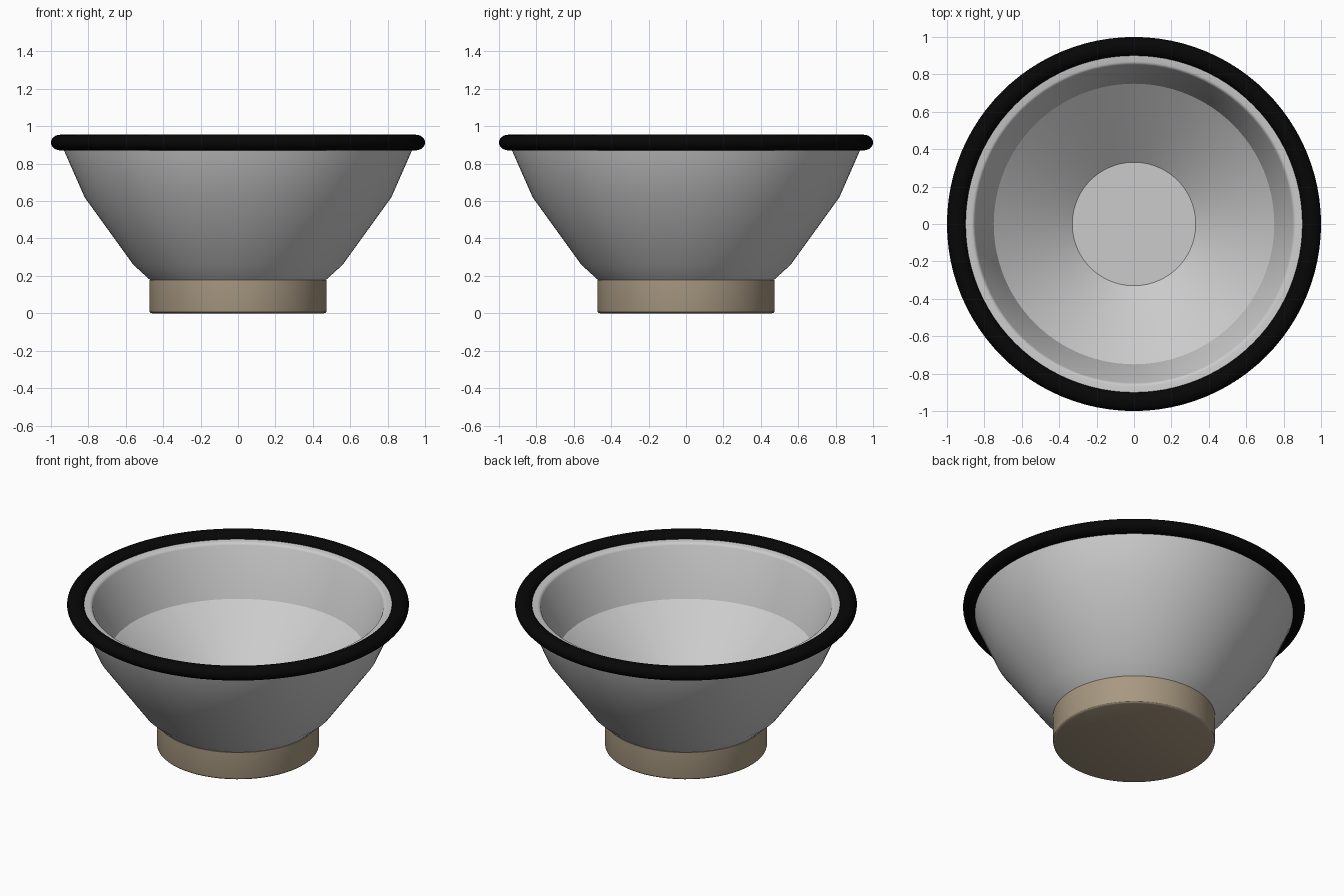
import bpy
import bmesh
import math

cube = bpy.data.objects.get("Cube")
if cube:
    bpy.data.objects.remove(cube, do_unlink=True)


def make_material(name, rgb, roughness=0.6):
    mat = bpy.data.materials.new(name)
    mat.use_nodes = True
    mat.diffuse_color = (*rgb, 1)
    shader = mat.node_tree.nodes["Principled BSDF"]
    shader.inputs["Base Color"].default_value = (*rgb, 1)
    shader.inputs["Roughness"].default_value = roughness
    return mat


def lathe(name, profile, mat, closed=False, steps=96):
    """Spin a radius/height profile around the vertical axis."""
    bm = bmesh.new()
    verts = [bm.verts.new((r, 0, z)) for r, z in profile]
    edges = [bm.edges.new(pair) for pair in zip(verts, verts[1:])]
    if closed:
        edges.append(bm.edges.new((verts[-1], verts[0])))
    bmesh.ops.spin(bm, geom=verts + edges, cent=(0, 0, 0), axis=(0, 0, 1),
                   angle=math.tau, steps=steps, use_duplicate=False)
    bmesh.ops.remove_doubles(bm, verts=bm.verts[:], dist=0.0005)
    bmesh.ops.recalc_face_normals(bm, faces=bm.faces[:])
    mesh = bpy.data.meshes.new(name)
    bm.to_mesh(mesh)
    bm.free()
    mesh.materials.append(mat)
    obj = bpy.data.objects.new(name, mesh)
    bpy.context.collection.objects.link(obj)
    bpy.ops.object.select_all(action="DESELECT")
    obj.select_set(True)
    bpy.context.view_layer.objects.active = obj
    bpy.ops.object.shade_smooth_by_angle(angle=math.radians(26))
    return obj


grey = make_material("light grey", (0.6, 0.6, 0.6))
black = make_material("black", (0.002, 0.002, 0.002))
tan = make_material("tan", (0.39, 0.315, 0.22))

# Bowl: outside wall up to the lip, over its rounded edge, down to the flat floor
lathe("bowl", [(0, 0.178), (0.47, 0.178), (0.56, 0.26), (0.82, 0.62),
               (0.93, 0.87), (0.94, 0.915), (0.868, 0.915), (0.86, 0.912),
               (0.854, 0.907), (0.85, 0.9), (0.75, 0.60),
               (0.33, 0.27), (0, 0.27)], grey)

# Rounded rim band around the lip
rim_profile = [(0.95 + 0.05 * math.cos(a), 0.913 + 0.042 * math.sin(a))
               for a in (math.tau * i / 24 for i in range(24))]
lathe("rim", rim_profile, black, closed=True)

# Foot: short cylinder with a small rounded edge at the ground
lathe("foot", [(0, 0), (0.46, 0), (0.467, 0.003), (0.472, 0.008),
               (0.474, 0.016), (0.474, 0.178), (0, 0.178)], tan)
